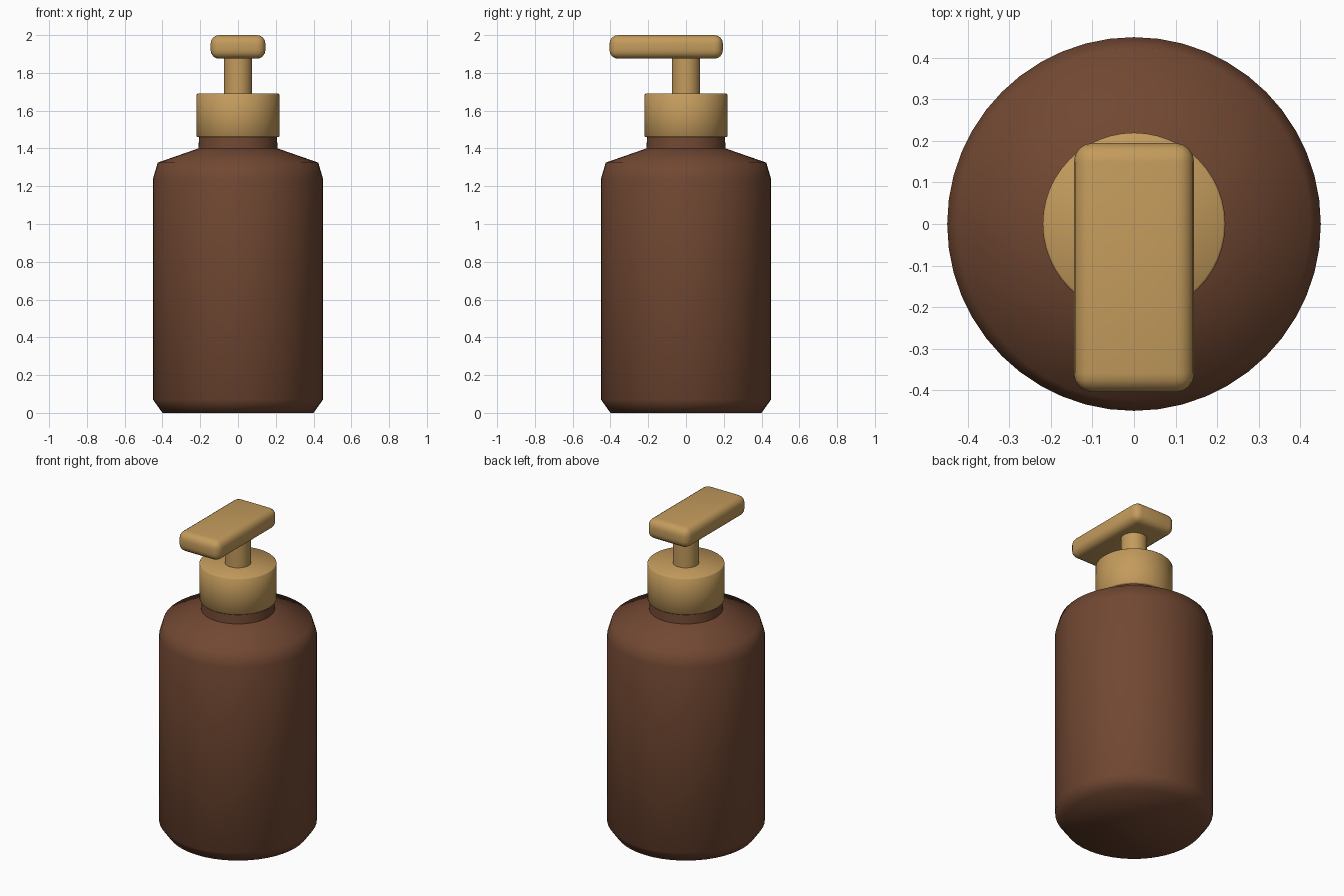
import bpy, bmesh, math

if "Cube" in bpy.data.objects:
    bpy.data.objects.remove(bpy.data.objects["Cube"])

def material(name, rgb):
    m = bpy.data.materials.new(name)
    m.diffuse_color = (*rgb, 1)
    m.use_nodes = True
    m.node_tree.nodes["Principled BSDF"].inputs["Base Color"].default_value = m.diffuse_color
    return m

brown = material("brown glass", (0.165, 0.064, 0.032))
gold = material("gold", (0.55, 0.33, 0.108))

def finish(name, bm, mat, angle):
    bmesh.ops.recalc_face_normals(bm, faces=bm.faces)
    me = bpy.data.meshes.new(name)
    bm.to_mesh(me)
    bm.free()
    ob = bpy.data.objects.new(name, me)
    bpy.context.collection.objects.link(ob)
    me.materials.append(mat)
    bpy.ops.object.select_all(action='DESELECT')
    ob.select_set(True)
    bpy.context.view_layer.objects.active = ob
    bpy.ops.object.shade_smooth_by_angle(angle=math.radians(angle))
    return ob

def lathe(name, profile, mat, n=48, angle=50):
    bm = bmesh.new()
    rings = [[bm.verts.new((r * math.cos(2 * math.pi * i / n),
                            r * math.sin(2 * math.pi * i / n), z))
              for i in range(n)] for r, z in profile]
    for a, b in zip(rings, rings[1:]):
        for i in range(n):
            j = (i + 1) % n
            bm.faces.new((a[i], a[j], b[j], b[i]))
    bm.faces.new(rings[0][::-1])
    bm.faces.new(rings[-1])
    return finish(name, bm, mat, angle)

# Bottle with chamfered base, shoulder and neck
lathe("bottle", [(0.40, 0), (0.45, 0.07), (0.45, 1.24), (0.425, 1.325),
                 (0.21, 1.40), (0.205, 1.47)], brown, angle=60)

# Collar and pump stem
lathe("collar", [(0.215, 1.46), (0.22, 1.465), (0.22, 1.685), (0.215, 1.69)], gold)
lathe("stem", [(0.075, 1.68), (0.075, 1.89)], gold, n=32)

# Rounded pump head, reaching toward the front
bm = bmesh.new()
bmesh.ops.create_cube(bm, size=1)
for v in bm.verts:
    v.co = (v.co.x * 0.29, v.co.y * 0.60 - 0.105, v.co.z * 0.125 + 1.9375)
bmesh.ops.bevel(bm, geom=bm.edges[:], offset=0.045, segments=4,
                profile=0.5, affect='EDGES')
finish("pump_head", bm, gold, 50)
